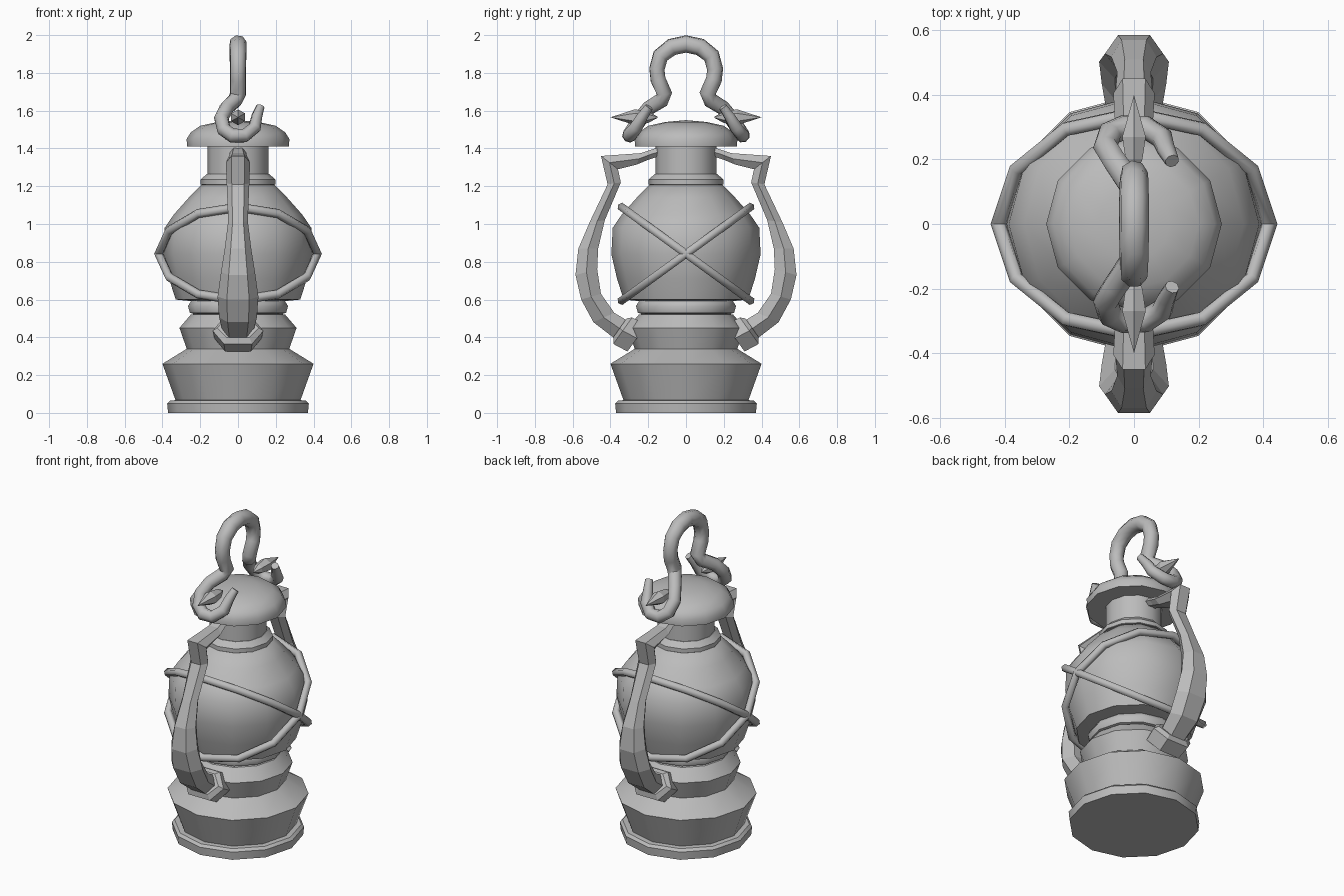
import bpy
import bmesh
import math
from mathutils import Vector

cube = bpy.data.objects.get("Cube")
if cube:
    bpy.data.objects.remove(cube, do_unlink=True)

grey = bpy.data.materials.new("plain_grey")
grey.use_nodes = True
grey.diffuse_color = (0.5, 0.5, 0.5, 1)
grey.node_tree.nodes["Principled BSDF"].inputs["Base Color"].default_value = (0.5, 0.5, 0.5, 1)


def finish(obj, angle):
    """Give the part its material and shading."""
    obj.data.materials.clear()
    obj.data.materials.append(grey)
    bpy.ops.object.select_all(action='DESELECT')
    obj.select_set(True)
    bpy.context.view_layer.objects.active = obj
    if angle:
        bpy.ops.object.shade_smooth_by_angle(angle=math.radians(angle))


def loft(name, rings, angle=0):
    """Skin a row of equal-sized rings and close both ends."""
    bm = bmesh.new()
    rows = [[bm.verts.new(p) for p in ring] for ring in rings]
    n = len(rows[0])
    for a, b in zip(rows, rows[1:]):
        for i in range(n):
            j = (i + 1) % n
            bm.faces.new((a[i], a[j], b[j], b[i]))
    bm.faces.new(rows[0])
    bm.faces.new(rows[-1])
    bmesh.ops.remove_doubles(bm, verts=bm.verts, dist=0.0001)
    bmesh.ops.recalc_face_normals(bm, faces=bm.faces)
    mesh = bpy.data.meshes.new(name)
    bm.to_mesh(mesh)
    bm.free()
    obj = bpy.data.objects.new(name, mesh)
    bpy.context.collection.objects.link(obj)
    finish(obj, angle)
    return obj


def lathe(name, profile, angle=32, sides=12):
    turns = [math.tau * i / sides for i in range(sides)]
    loft(name, [[(r * math.cos(t), r * math.sin(t), z) for t in turns]
                for r, z in profile], angle)


def strap(name, sections, side, angle=0):
    """Six-sided bar from outer edge, inner edge and half width at each station."""
    rings = []
    for oy, oz, iy, iz, w in sections:
        my, mz = (oy + iy) / 2, (oz + iz) / 2
        flat = w * 0.55
        ring = [(-flat, oy, oz), (flat, oy, oz), (w, my, mz),
                (flat, iy, iz), (-flat, iy, iz), (-w, my, mz)]
        rings.append([(x, y * side, z) for x, y, z in ring])
    loft(name, rings, angle)


# Turned body
lathe("foot_rim", [(0.37, 0), (0.375, 0.05), (0.36, 0.065), (0.3, 0.07)])
lathe("fuel_tank", [(0.33, 0.065), (0.4, 0.26), (0.27, 0.34)])
lathe("burner_base", [(0.27, 0.335), (0.31, 0.45), (0.25, 0.52), (0.2, 0.53)])
lathe("burner_ring", [(0.22, 0.52), (0.255, 0.53), (0.265, 0.565), (0.25, 0.59), (0.22, 0.61)], 50)
lathe("globe", [(0.23, 0.59), (0.33, 0.6), (0.365, 0.71), (0.395, 0.84), (0.388, 0.98),
                (0.34, 1.05), (0.26, 1.14), (0.19, 1.21)], 50)
lathe("neck_collar", [(0.18, 1.2), (0.198, 1.21), (0.198, 1.235), (0.165, 1.265)])
lathe("chimney_neck", [(0.162, 1.24), (0.162, 1.42)])
lathe("cap", [(0.27, 1.41), (0.272, 1.45), (0.25, 1.485), (0.2, 1.52), (0.11, 1.54), (0, 1.55)], 50)

# Crossed guard rings round the globe
for label, tilt in (("first", 36), ("second", -36)):
    bpy.ops.mesh.primitive_torus_add(
        major_segments=12, minor_segments=6, major_radius=0.42, minor_radius=0.024,
        location=(0, 0, 0.842), rotation=(math.radians(tilt), 0, 0))
    guard = bpy.context.object
    guard.name = label + "_guard_ring"
    finish(guard, 62)

# Side arms with their foot sockets, and the spikes under the handle hooks
ARM = [(0.13, 1.41, 0.14, 1.36, 0.04), (0.18, 1.395, 0.2, 1.34, 0.045),
       (0.24, 1.375, 0.26, 1.315, 0.055), (0.45, 1.36, 0.36, 1.29, 0.064),
       (0.415, 1.21, 0.345, 1.22, 0.06), (0.51, 1.01, 0.43, 1.02, 0.052),
       (0.57, 0.87, 0.465, 0.87, 0.07), (0.585, 0.73, 0.47, 0.76, 0.09),
       (0.555, 0.6, 0.45, 0.63, 0.108), (0.49, 0.48, 0.38, 0.53, 0.1),
       (0.36, 0.38, 0.28, 0.47, 0.08)]
SOCKET = [(0.385, 0.4, 0.315, 0.5, 0.11), (0.385, 0.365, 0.285, 0.505, 0.135),
          (0.31, 0.325, 0.21, 0.465, 0.125)]
SPIKE = [(0.15, 0.003), (0.2, 0.03), (0.27, 0.042), (0.4, 0.0)]

for label, side in (("front", -1), ("back", 1)):
    strap(label + "_arm", ARM, side)
    strap(label + "_arm_socket", SOCKET, side)
    turns = [math.tau * (i + 0.5) / 6 for i in range(6)]
    loft(label + "_spike", [[(r * math.cos(t), y * side, 1.565 + r * math.sin(t)) for t in turns]
                            for y, r in SPIKE])

# Carrying handle: an arch whose ends curl into hooks
HALF = [(0, 0.075, 1.937, 1.15), (0, 0.135, 1.89, 1.1), (0, 0.154, 1.82, 1.05),
        (0, 0.148, 1.765, 1.05), (0, 0.114, 1.69, 1.05), (-0.015, 0.13, 1.655, 1),
        (-0.06, 0.195, 1.615, 0.95), (-0.088, 0.24, 1.56, 0.95), (-0.075, 0.28, 1.5, 0.95),
        (-0.03, 0.3, 1.468, 0.95), (0.035, 0.3, 1.468, 0.9), (0.088, 0.265, 1.51, 0.85),
        (0.1, 0.23, 1.57, 0.7), (0.118, 0.195, 1.62, 0.55)]
path = [(x, -y, z, r) for x, y, z, r in reversed(HALF)] + [(0, 0, 1.953, 1.15)] + HALF


def tube(name, points, depth, sides=8):
    """Sweep a round section along the path with a steady frame."""
    centres = [Vector(p[:3]) for p in points]
    rings, normal = [], Vector((1, 0, 0))
    for i, (c, p) in enumerate(zip(centres, points)):
        before, after = centres[max(i - 1, 0)], centres[min(i + 1, len(centres) - 1)]
        tangent = (after - before).normalized()
        normal = (normal - tangent * normal.dot(tangent)).normalized()
        other = tangent.cross(normal)
        rings.append([c + (normal * math.cos(math.tau * k / sides)
                           + other * math.sin(math.tau * k / sides)) * depth * p[3]
                      for k in range(sides)])
    loft(name, rings, 50)


tube("carrying_handle", path, 0.041)
